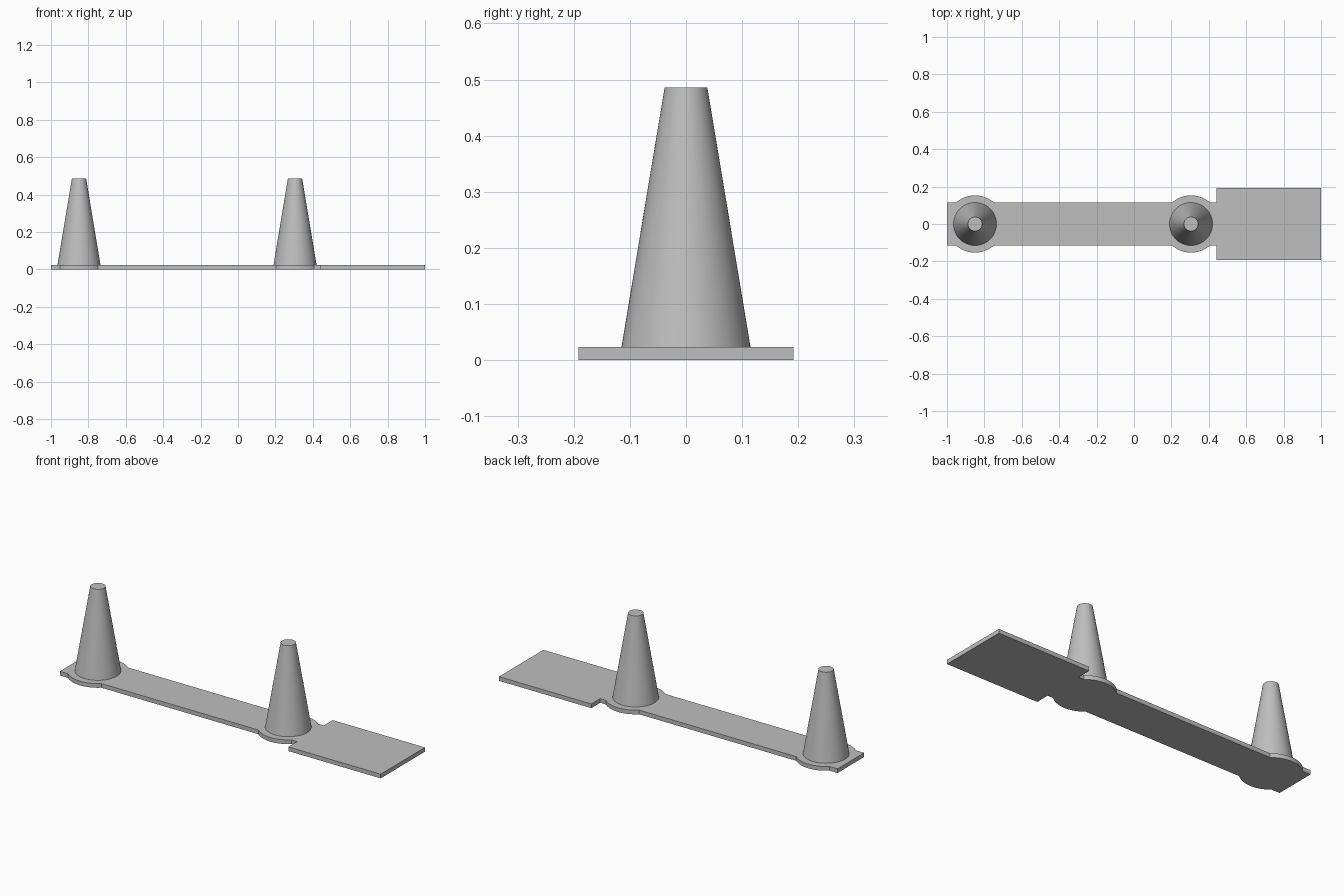
import bpy, bmesh, math

if "Cube" in bpy.data.objects:
    bpy.data.objects.remove(bpy.data.objects["Cube"])

T = 0.023            # base thickness
HALF_W = 0.115       # half width of the strip
DISC_R = 0.153       # rounded lobes around the pegs
PEGS = (-0.85, 0.305)

grey = bpy.data.materials.new("light grey")
grey.diffuse_color = (0.52, 0.52, 0.52, 1)
grey.use_nodes = True
grey.node_tree.nodes["Principled BSDF"].inputs["Base Color"].default_value = grey.diffuse_color


def finish(bm, name):
    bmesh.ops.recalc_face_normals(bm, faces=bm.faces[:])
    me = bpy.data.meshes.new(name)
    bm.to_mesh(me)
    bm.free()
    ob = bpy.data.objects.new(name, me)
    bpy.context.collection.objects.link(ob)
    me.materials.append(grey)
    bpy.ops.object.select_all(action='DESELECT')
    ob.select_set(True)
    bpy.context.view_layer.objects.active = ob
    bpy.ops.object.shade_smooth_by_angle(angle=math.radians(30))
    return ob


# Base plate: one outline with two lobes and a wide end, mirrored across y
upper = [(-1.0, HALF_W)]
start = math.asin(HALF_W / DISC_R)
N = 20
for cx in PEGS:
    for i in range(N + 1):
        a = math.pi - start - (math.pi - 2 * start) * i / N
        upper.append((cx + DISC_R * math.cos(a), DISC_R * math.sin(a)))
upper += [(0.44, HALF_W), (0.44, 0.192), (1.0, 0.192)]
outline = upper + [(x, -y) for x, y in reversed(upper)]

bm = bmesh.new()
face = bm.faces.new([bm.verts.new((x, y, 0)) for x, y in outline])
ext = bmesh.ops.extrude_face_region(bm, geom=[face], use_keep_orig=True)
top = [g for g in ext["geom"] if isinstance(g, bmesh.types.BMVert)]
bmesh.ops.translate(bm, verts=top, vec=(0, 0, T))
finish(bm, "base_plate")

# Tapered pegs
for cx, name in zip(PEGS, ("left_peg", "right_peg")):
    bm = bmesh.new()
    bmesh.ops.create_cone(bm, cap_ends=True, segments=64,
                          radius1=0.115, radius2=0.038, depth=0.486 - T)
    ob = finish(bm, name)
    ob.location = (cx, 0, (0.486 + T) / 2)
